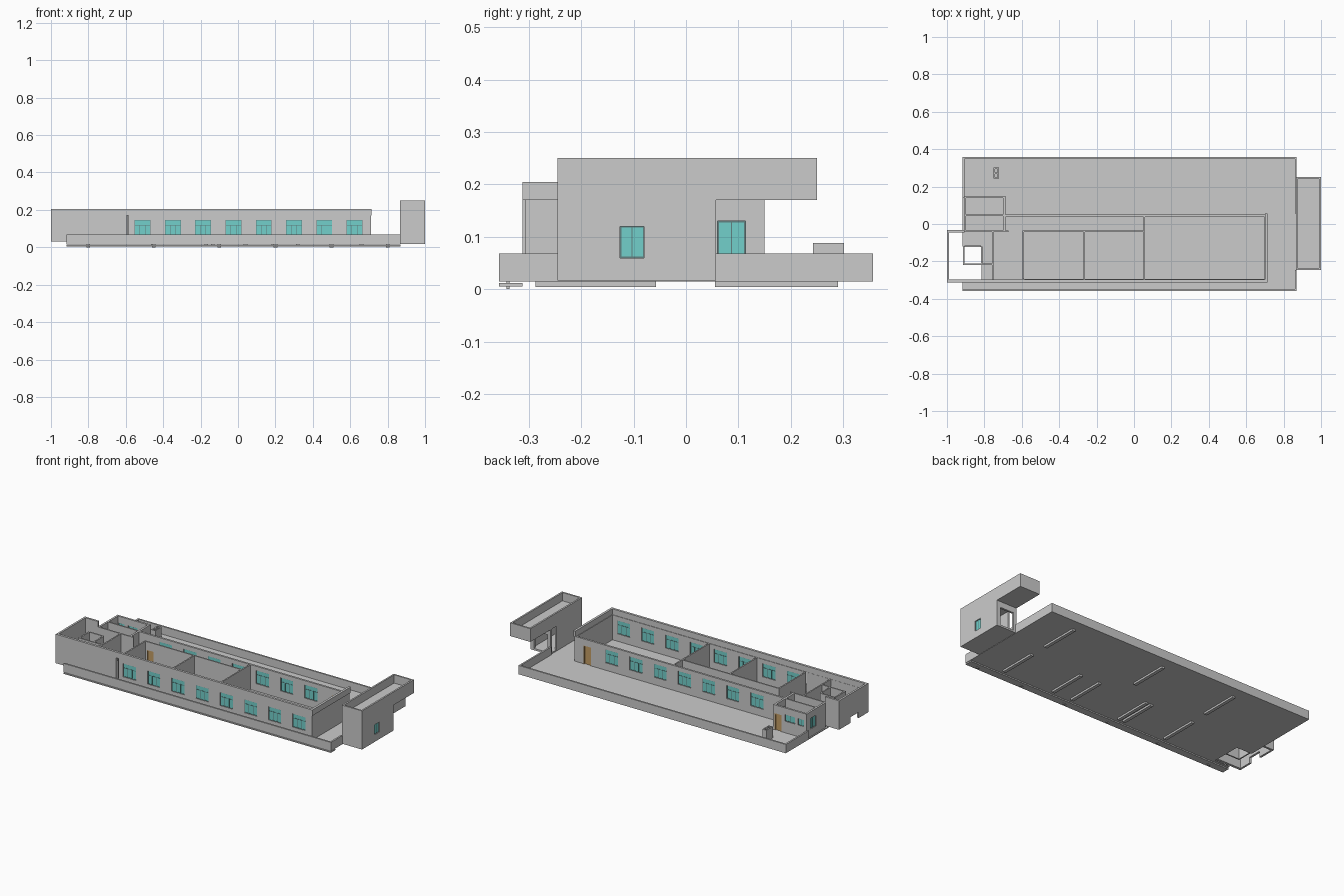
import bpy, bmesh
from mathutils import Matrix, Vector

if "Cube" in bpy.data.objects:
    bpy.data.objects.remove(bpy.data.objects["Cube"])


def material(name, rgb):
    m = bpy.data.materials.new(name)
    m.diffuse_color = (*rgb, 1)
    m.use_nodes = True
    m.node_tree.nodes["Principled BSDF"].inputs["Base Color"].default_value = m.diffuse_color
    return m


GLASS = material("glass_teal", (0.17, 0.63, 0.60))
WOOD = material("door_wood", (0.55, 0.34, 0.13))
FRAME = material("frame_dark", (0.12, 0.22, 0.22))
T = 0.012   # wall thickness
FLOOR = 0.02


def solid(name, boxes, mat=None):
    """One object from boxes given as (x0, x1, y0, y1, z0, z1)."""
    bm = bmesh.new()
    for x0, x1, y0, y1, z0, z1 in boxes:
        c = Vector(((x0 + x1) / 2, (y0 + y1) / 2, (z0 + z1) / 2))
        s = Matrix.Diagonal((x1 - x0, y1 - y0, z1 - z0, 1))
        bmesh.ops.create_cube(bm, size=1, matrix=Matrix.Translation(c) @ s)
    me = bpy.data.meshes.new(name)
    bm.to_mesh(me)
    bm.free()
    ob = bpy.data.objects.new(name, me)
    bpy.context.collection.objects.link(ob)
    if mat:
        me.materials.append(mat)
    return ob


def wall(name, axis, pos, a, b, z0, z1, openings=(), t=T):
    """Wall along axis, occupying pos..pos+t across it.
    Openings are (centre, width, z0, z1, kind)."""
    def box(u0, u1, w0, w1, d0=0, d1=t):
        if axis == "x":
            return (u0, u1, pos + d0, pos + d1, w0, w1)
        return (pos + d0, pos + d1, u0, u1, w0, w1)

    parts, panes, bars, leaves = [], [], [], []
    cur = a
    for c, w, o0, o1, kind in sorted(openings):
        l, r = c - w / 2, c + w / 2
        if l > cur:
            parts.append(box(cur, l, z0, z1))
        if o0 > z0:
            parts.append(box(l, r, z0, o0))
        if o1 < z1:
            parts.append(box(l, r, o1, z1))
        cur = r
        g0, g1, f0, f1 = t * .4, t * .6, t * .3, t * .7
        e = 0.0025
        if kind in ("window", "pair"):
            panes.append(box(l, r, o0, o1, g0, g1))
            bars += [box(l, l + e, o0, o1, f0, f1), box(r - e, r, o0, o1, f0, f1),
                     box(l, r, o0, o0 + e, f0, f1), box(l, r, o1 - e, o1, f0, f1)]
            if kind == "pair":
                bars.append(box(c - e / 2, c + e / 2, o0, o1, f0, f1))
            else:
                zt = o0 + (o1 - o0) * .65
                bars.append(box(l, r, zt, zt + e, f0, f1))
                bars += [box(c + k - e / 2, c + k + e / 2, o0, zt, f0, f1)
                         for k in (-w * .17, w * .17)]
        elif kind == "door":
            leaves.append(box(l, r, o0, o1, g0, g1))
            leaves += [box(l, l + e * 2, o0, o1), box(r - e * 2, r, o0, o1),
                       box(l, r, o1 - e * 2, o1)]
    if cur < b:
        parts.append(box(cur, b, z0, z1))
    solid(name, parts)
    for suffix, boxes, mat in (("_glass", panes, GLASS), ("_frames", bars, FRAME),
                               ("_doors", leaves, WOOD)):
        if boxes:
            solid(name + suffix, boxes, mat)


# Floor slab with a notch under the left wing
solid("floor_slab", [(-.815, .87, -.357, .357, .015, FLOOR),
                     (-.917, -.815, -.12, .357, .015, FLOOR),
                     (-.917, -.815, -.357, -.30, .015, FLOOR)])

# Terrace parapets
solid("terrace_parapet", [(-.917, .87, -.357, -.347, .015, .068),
                          (-.917, .87, .347, .357, .015, .068),
                          (-.917, -.907, .14, .347, .015, .068),
                          (.86, .87, .057, .347, .015, .068),
                          (.86, .87, -.347, -.245, .015, .068)])

# Front ledge, its small feet, and ribs under the slab
solid("front_ledge", [(-.917, .87, -.357, -.312, .005, .012)])
solid("ledge_feet", [(x - .01, x + .01, -.343, -.337, 0, .016)
                     for x in (-.8, -.45, -.1, .2, .5, .8)])
solid("slab_ribs", [(x - .01, x + .01, -.287, -.057, .004, .016)
                    for x in (.66, .32, .19, -.135, -.17, -.456)]
      + [(x - .01, x + .01, .055, .29, .004, .016) for x in (.66, .04, -.45)])

# Main hall outer walls: eight windows in front, seven and a door behind
xs = [-.51 + .1619 * i for i in range(8)]
windows = [(x, .085, .065, .145, "window") for x in xs]
wall("front_wall", "x", -.307, -.585, .71, FLOOR, .17, windows)
wall("front_wall_blank", "x", -.312, -1, -.597, .03, .17, t=.015)
wall("back_wall", "x", .038, -.69, .71, FLOOR, .17,
     windows[:7] + [(.625, .05, FLOOR, .13, "door")])
wall("hall_end_wall", "y", .698, -.295, .038, FLOOR, .17)
solid("roof_band", [(-1, .715, -.312, -.298, .17, .205),
                    (.701, .715, -.298, .055, .17, .205)])

# Room partitions
wall("corridor_wall", "x", -.044, -.59, .05, FLOOR, .17,
     [(-.555, .045, FLOOR, .12, "door"), (-.30, .045, FLOOR, .12, "door"),
      (.015, .045, FLOOR, .12, "door")], t=.008)
wall("partition_left", "y", -.596, -.295, -.036, FLOOR, .17, t=.008)
wall("partition_middle", "y", -.269, -.295, -.044, FLOOR, .17, t=.008)
wall("partition_right", "y", .05, -.295, .038, FLOOR, .17, t=.008)

# Left wing: overhanging outer room and inner cells
wall("wing_left_wall", "y", -1, -.297, -.033, .03, .205,
     [(-.18, .08, .03, .065, "hole")])
wall("wing_outer_back_wall", "x", -.045, -.988, -.905, .03, .205)
wall("wing_cross_wall", "x", -.042, -.905, -.67, FLOOR, .17, t=.008)
wall("wing_stair_wall", "y", -.76, -.297, -.042, FLOOR, .17, t=.008)
wall("wing_cell_front", "x", -.219, -.91, -.76, FLOOR, .17, t=.008)
wall("wing_cell_left", "y", -.915, -.219, -.12, FLOOR, .17, t=.008)
wall("wing_cell_right", "y", -.819, -.211, -.12, FLOOR, .17, t=.008)
wall("wing_cell_back", "x", -.124, -.907, -.819, FLOOR, .17, t=.008)

# Left wing: back annex
side = [(.087, .053, .065, .13, "pair")]
wall("annex_left_wall", "y", -.91, -.034, .138, FLOOR, .17, side)
wall("annex_right_wall", "y", -.70, -.034, .138, FLOOR, .17, side)
wall("annex_middle_wall", "x", .042, -.898, -.70, FLOOR, .17, t=.008)
wall("annex_back_wall", "x", .138, -.91, -.688, FLOOR, .17,
     [(-.72, .045, FLOOR, .12, "door"), (-.80, .065, .09, .13, "pair"),
      (-.875, .04, .09, .13, "pair")])

# Entrance tower with overhanging roof tray
solid("tower_floor", [(.865, 1, -.245, .057, .017, .028)])
wall("tower_right_wall", "y", .988, -.245, .057, .028, .17,
     [(-.103, .046, .06, .12, "pair")])
wall("tower_front_wall", "x", -.245, .865, .988, .028, .17)
wall("tower_left_wall", "y", .865, -.233, .0, .028, .17)
wall("tower_back_wall", "x", .045, .865, .988, .028, .17,
     [(.93, .09, .028, .135, "hole")])
solid("tower_roof_tray", [(.865, 1, -.245, .25, .17, .2),
                          (.865, .875, -.245, .25, .2, .25),
                          (.99, 1, -.245, .25, .2, .25),
                          (.875, .99, -.245, -.235, .2, .25),
                          (.875, .99, .24, .25, .2, .25)])

# Chimney on the terrace with two flues
solid("chimney", [(-.75, -.743, .242, .302, FLOOR, .088),
                  (-.729, -.722, .242, .302, FLOOR, .088)]
      + [(-.743, -.729, y, y + .007, FLOOR, .088) for y in (.242, .2685, .295)])
